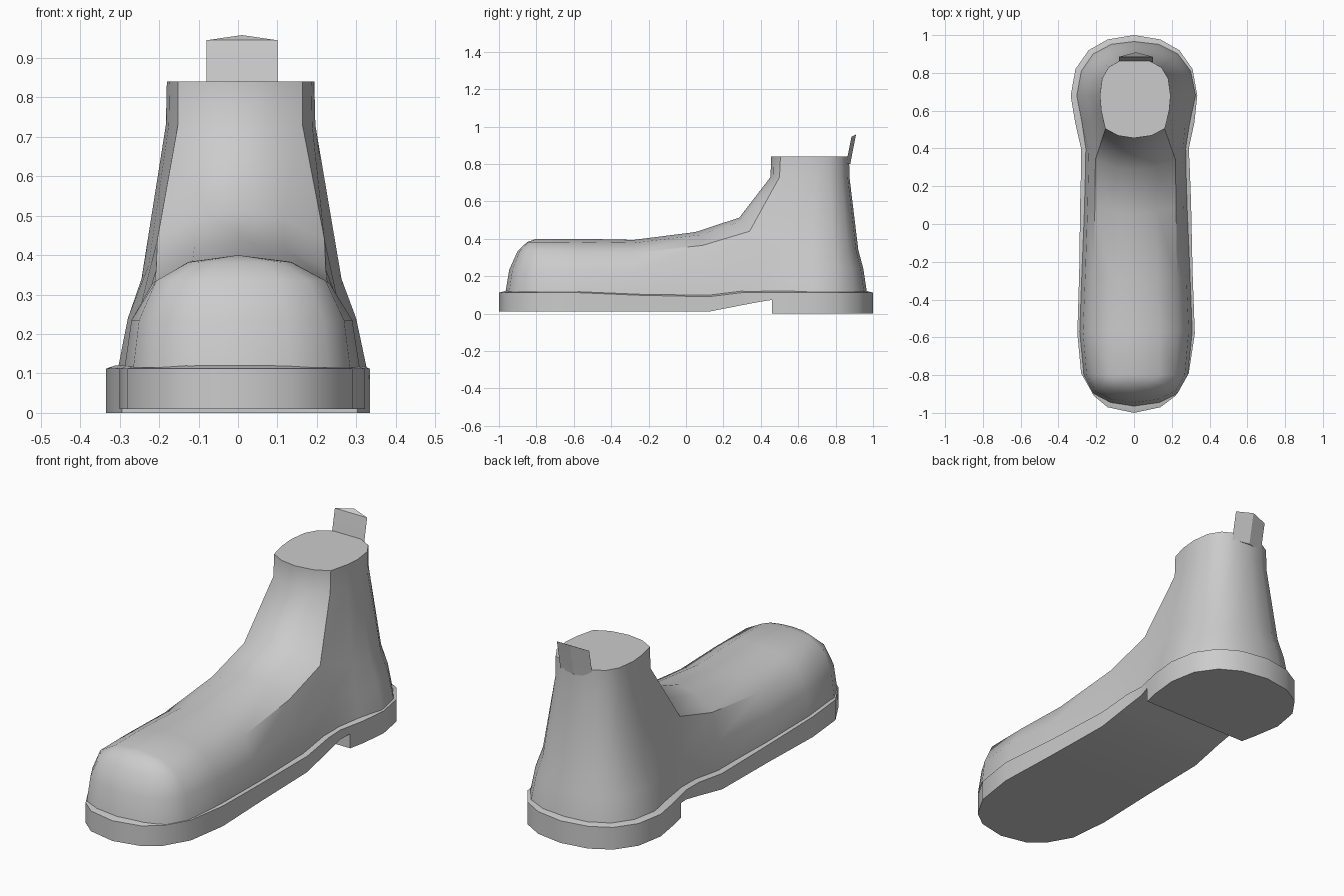
import bpy, bmesh
from math import sin, cos, radians
from mathutils import Vector

if "Cube" in bpy.data.objects:
    bpy.data.objects.remove(bpy.data.objects["Cube"])


def mir(p):
    return (-p[0], p[1], p[2])


def both(half):
    # half row running from the outer edge to the centre line -> full row
    return half + [mir(p) for p in reversed(half[:-1])]


def lerp(a, b, f):
    return a + (b - a) * f


def grid(bm, rows, closed=False):
    # skin a grid of points with quads
    vs = [[bm.verts.new(p) for p in r] for r in rows]
    n = len(rows[0])
    for a, b in zip(vs, vs[1:]):
        for i in range(n if closed else n - 1):
            j = (i + 1) % n
            bm.faces.new((a[i], a[j], b[j], b[i]))
    return vs


def finish(bm, name, angle):
    # weld the patches, skew slightly to the right-hand side, shade
    bmesh.ops.remove_doubles(bm, verts=bm.verts, dist=0.0005)
    bmesh.ops.dissolve_degenerate(bm, edges=bm.edges, dist=0.0001)
    bmesh.ops.recalc_face_normals(bm, faces=bm.faces)
    me = bpy.data.meshes.new(name)
    bm.to_mesh(me)
    bm.free()
    ob = bpy.data.objects.new(name, me)
    bpy.context.collection.objects.link(ob)
    bpy.ops.object.select_all(action='DESELECT')
    ob.select_set(True)
    bpy.context.view_layer.objects.active = ob
    bpy.ops.object.shade_smooth_by_angle(angle=radians(angle))
    return ob


def skew(bm):
    for v in bm.verts:
        v.co.x += 0.035 * abs(v.co.x)


# Sole: sections along y (y, left half width, right half width, bottom, top)
sole_rows = [
    (-1.0, 0, 0, .01, .112), (-.97, .14, .14, .01, .112),
    (-.91, .212, .22, .01, .112), (-.79, .28, .29, .01, .112),
    (-.58, .30, .322, .01, .112), (-.25, .29, .31, .01, .098),
    (.12, .285, .302, .01, .09), (.30, .28, .295, .045, .112),
    (.40, .28, .29, .064, .112), (.46, .294, .303, .073, .112),
    (.46, .294, .303, 0, .112), (.54, .312, .32, 0, .112),
    (.68, .335, .335, 0, .112), (.82, .31, .31, 0, .112),
    (.92, .24, .24, 0, .112), (.977, .14, .14, 0, .112),
    (1.0, 0, 0, 0, .112)]
bm = bmesh.new()
sections = []
for y, l, r, zb, zt in sole_rows:
    k, yi, zi = 0.93, y * 0.97, zt + 0.008
    sections.append([(-l, y, zt), (-l, y, zb), (r, y, zb), (r, y, zt),
                     (r * k, yi, zi), (-l * k, yi, zi)])
grid(bm, sections, closed=True)
finish(bm, "sole", 35)

# Upper
bm = bmesh.new()

# Toe cap: profile points (half width, forward depth, height) swept to the front
toe = [(.275, .165, .115), (.26, .145, .235), (.215, .10, .335),
       (.13, .05, .382), (0, 0, .40)]
fan = [[(w * cos(radians(a)), -.8 - d * sin(radians(a)), z) for w, d, z in toe]
       for a in (0, 36, 62, 90)]
grid(bm, fan + [[mir(p) for p in c] for c in reversed(fan[:-1])])

# Ankle corner column, shared by vamp, heel and shaft
corner = [(.265, .40, .115), (.248, .385, .25), (.212, .34, .44)]
tongue = [(.11, .30, .495), (0, .285, .513)]

# Vamp: arched sections from toe cap to ankle
vamp = [fan[0],
        [(.298, -.57, .115), (.28, -.57, .235), (.225, -.57, .328),
         (.13, -.57, .383), (0, -.57, .40)],
        [(.287, -.27, .10), (.268, -.28, .22), (.22, -.28, .325),
         (.12, -.28, .378), (0, -.28, .394)],
        [(.272, .10, .092), (.255, .09, .235), (.215, .09, .365),
         (.115, .07, .42), (0, .05, .436)],
        corner + tongue]
grid(bm, [both(s) for s in vamp])

# Heel and shaft: columns rising from the base outline to the rim outline
base = [(.285, .53), (.315, .68), (.29, .81), (.225, .90), (.125, .952), (0, .967)]
rim = [(.18, .60), (.187, .68), (.175, .77), (.14, .83), (.08, .863), (0, .872)]
levels = [(0, .115), (.2, .24), (.48, .34), (.98, .73), (1, .84)]
columns = [corner + [(.158, .50, .73), (.158, .505, .84)]]
for i, (b, t) in enumerate(zip(base, rim)):
    col = []
    for k, (f, z) in enumerate(levels):
        lift = .035 if (i == 0 and k == 2) else 0
        col.append((lerp(b[0], t[0], f), lerp(b[1], t[1], f), z + lift))
    columns.append(col)
grid(bm, [both([c[k] for c in columns]) for k in range(3)])

fronts = [tongue,
          [(.088, .465, .73), (0, .452, .73)],
          [(.088, .468, .84), (0, .455, .84)]]
rings = []
for k, (q, c) in zip((2, 3, 4), fronts):
    rings.append(both([col[k] for col in columns]) + [mir(q), c, q])
shaft = grid(bm, rings, closed=True)

# Flat cap closing the opening
bm.faces.new(shaft[-1])
skew(bm)
finish(bm, "upper", 40)

# Pull tab at the back of the rim
bm = bmesh.new()
tab = [[(-.08, .858, .80), (.01, .878, .80), (.10, .858, .80)],
       [(-.08, .864, .84), (.01, .886, .84), (.10, .864, .84)],
       [(-.08, .885, .945), (.01, .909, .958), (.10, .885, .945)]]
rows = grid(bm, tab, closed=True)
bm.faces.new(rows[0])
bm.faces.new(rows[-1])
finish(bm, "pull_tab", 20)
